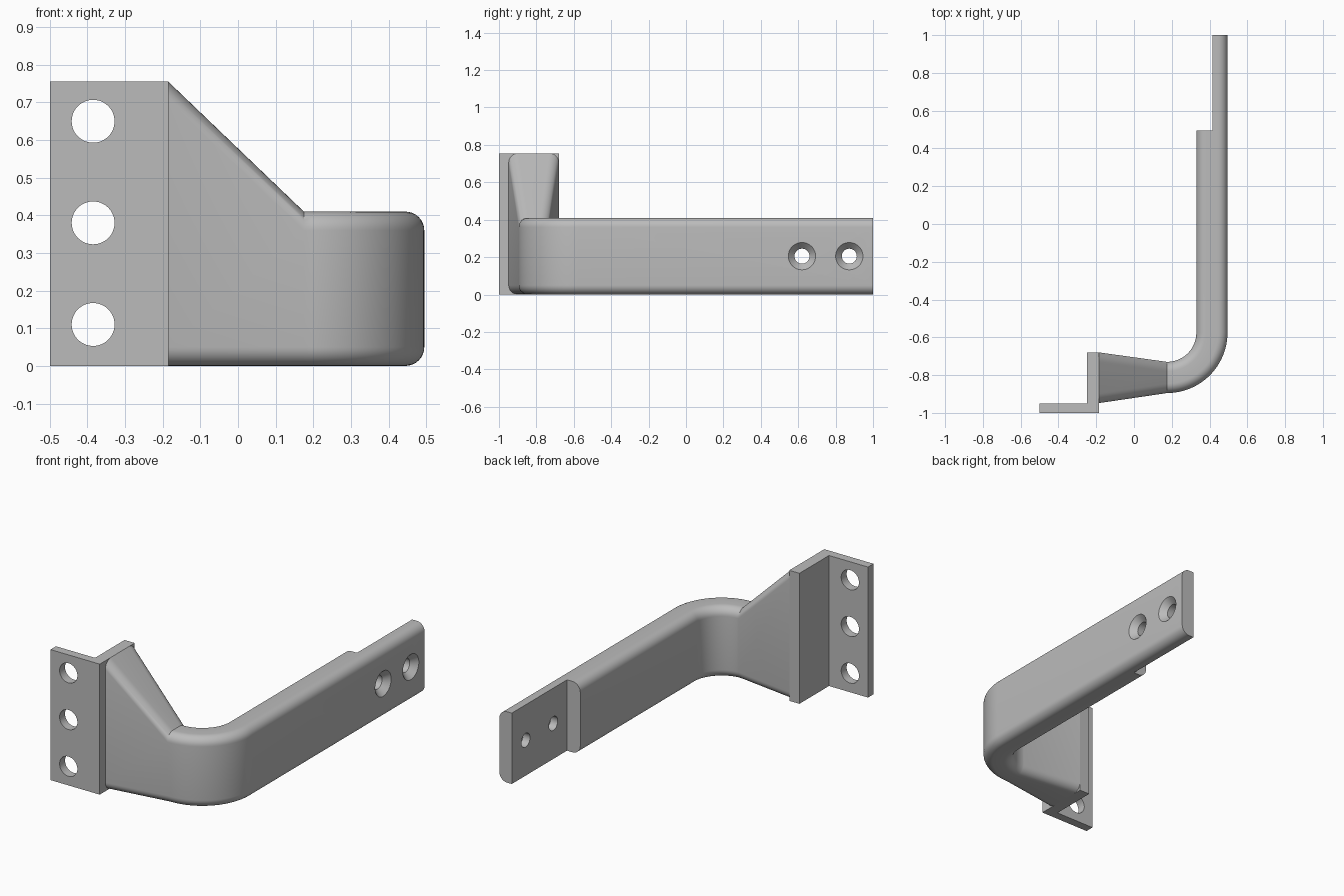
import bpy, bmesh, math
from mathutils import Vector, Matrix

cube = bpy.data.objects.get("Cube")
if cube:
    bpy.data.objects.remove(cube, do_unlink=True)

steel = bpy.data.materials.new("grey_steel")
steel.use_nodes = True
GREY = (0.5, 0.5, 0.5, 1)
steel.diffuse_color = GREY
steel.node_tree.nodes["Principled BSDF"].inputs["Base Color"].default_value = GREY


def finish(name, bm):
    bmesh.ops.recalc_face_normals(bm, faces=bm.faces)
    mesh = bpy.data.meshes.new(name)
    bm.to_mesh(mesh)
    bm.free()
    mesh.materials.append(steel)
    obj = bpy.data.objects.new(name, mesh)
    bpy.context.collection.objects.link(obj)
    return obj


def loft(name, rings):
    """Skin a list of equal-length point rings and cap both ends."""
    bm = bmesh.new()
    loops = [[bm.verts.new(p) for p in ring] for ring in rings]
    n = len(loops[0])
    for a, b in zip(loops, loops[1:]):
        for i in range(n):
            j = (i + 1) % n
            bm.faces.new((a[i], a[j], b[j], b[i]))
    bm.faces.new(loops[0])
    bm.faces.new(loops[-1])
    return finish(name, bm)


def turned(name, profile, spot, axis):
    """Round cutter from (distance along axis, radius) pairs."""
    turn = Vector((0, 0, 1)).rotation_difference(Vector(axis)).to_matrix()
    angles = [math.tau * i / 48 for i in range(48)]
    return loft(name, [[Vector(spot) + turn @ Vector((r * math.cos(a), r * math.sin(a), d))
                        for a in angles] for d, r in profile])


def cut(obj, cutter):
    mod = obj.modifiers.new("cut", "BOOLEAN")
    mod.operation = "DIFFERENCE"
    mod.solver = "EXACT"
    mod.object = cutter
    bpy.context.view_layer.objects.active = obj
    bpy.ops.object.modifier_apply(modifier=mod.name)
    bpy.data.objects.remove(cutter, do_unlink=True)


def smooth(obj):
    bpy.ops.object.select_all(action="DESELECT")
    obj.select_set(True)
    bpy.context.view_layer.objects.active = obj
    bpy.ops.object.shade_smooth_by_angle(angle=math.radians(30))


def section(centre, across, width, height, radius=0.05, steps=8):
    """Upright rounded rectangle standing on the ground."""
    ring = []
    for k, (sx, sz) in enumerate(((1, 1), (-1, 1), (-1, -1), (1, -1))):
        for i in range(steps + 1):
            a = math.pi / 2 * (k + i / steps)
            u = sx * (width / 2 - radius) + radius * math.cos(a)
            v = height / 2 + sz * (height / 2 - radius) + radius * math.sin(a)
            ring.append(Vector(centre) + Vector(across) * u + Vector((0, 0, v)))
    return ring


# Angle bracket with three bolt holes
outline = [(-0.5, -1), (-0.185, -1), (-0.185, -0.68), (-0.25, -0.68), (-0.25, -0.95), (-0.5, -0.95)]
bracket = loft("angle_bracket", [[(x, y, z) for x, y in outline] for z in (0, 0.755)])
for z in (0.11, 0.38, 0.65):
    cut(bracket, turned("bolt_cutter", [(-0.1, 0.057), (0.1, 0.057)], (-0.385, -0.975, z), (0, 1, 0)))
smooth(bracket)

# Arm: tapered neck, quarter bend, straight bar
THICK, HIGH = 0.165, 0.41
pivot, mid_radius = Vector((0.175, -0.575, 0)), 0.2375
rings = [section((-0.185, -0.814, 0), (0, -1, 0), 0.268, 0.755)]
for i in range(25):
    a = math.pi / 2 * (i / 24 - 1)
    out = Vector((math.cos(a), math.sin(a), 0))
    rings.append(section(pivot + out * mid_radius, out, THICK, HIGH))
rings.append(section((pivot.x + mid_radius, 1, 0), (1, 0, 0), THICK, HIGH))
arm = loft("bent_arm", rings)

# Half-thickness lap at the free end
bm = bmesh.new()
bmesh.ops.create_cube(bm, size=1, matrix=Matrix.Translation((0.315, 0.795, 0.2)) @ Matrix.Diagonal((0.2, 0.6, 1, 1)))
cut(arm, finish("lap_cutter", bm))

# Countersunk screw holes
for y in (0.62, 0.873):
    sink = [(-0.2, 0.04), (-0.035, 0.04), (0, 0.073), (0.05, 0.073)]
    cut(arm, turned("screw_cutter", sink, (0.495, y, 0.205), (1, 0, 0)))
smooth(arm)
